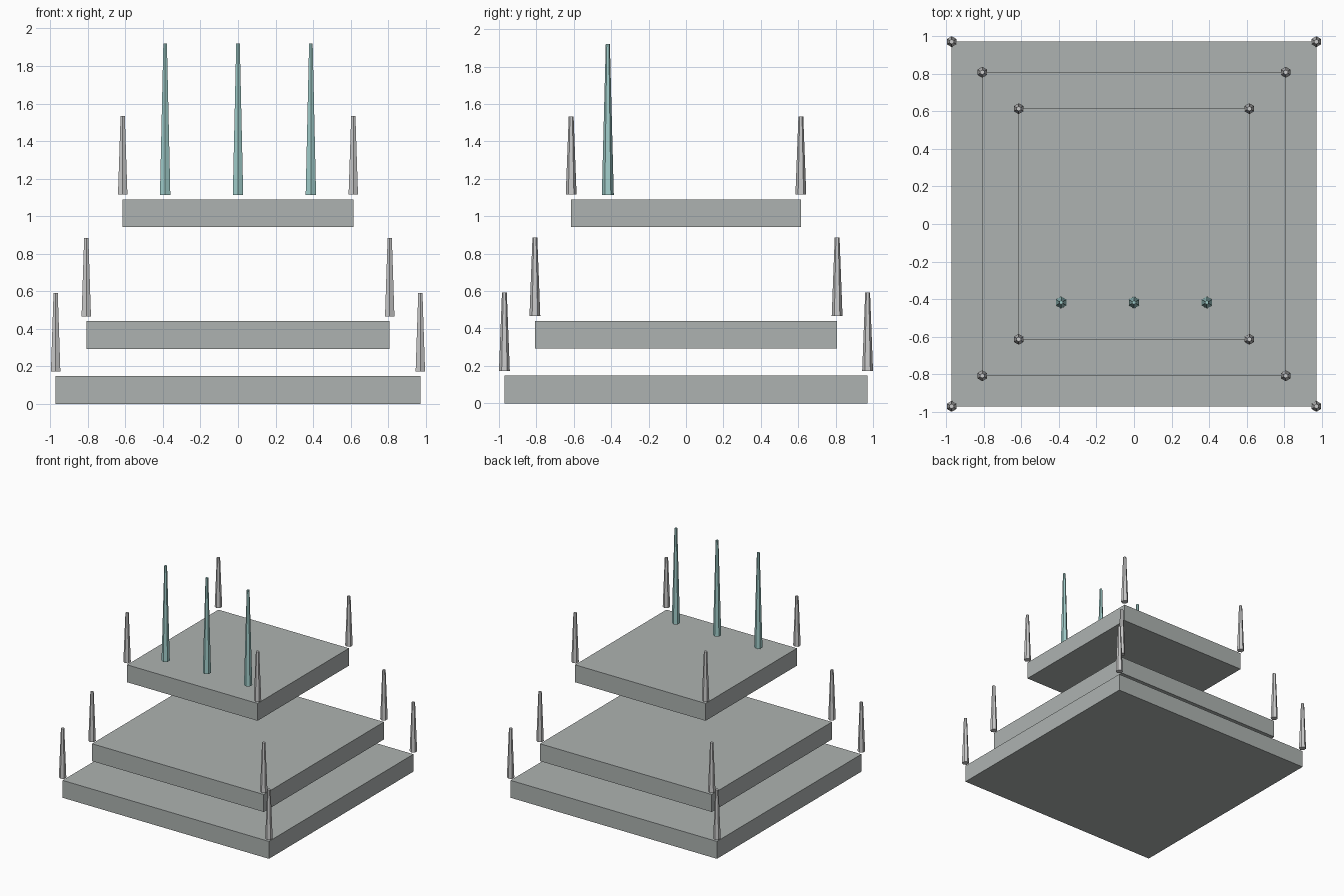
import bpy

if "Cube" in bpy.data.objects:
    bpy.data.objects.remove(bpy.data.objects["Cube"])


def material(name, color):
    mat = bpy.data.materials.new(name)
    mat.diffuse_color = (*color, 1)
    mat.use_nodes = True
    mat.node_tree.nodes["Principled BSDF"].inputs["Base Color"].default_value = mat.diffuse_color
    return mat


stone = material("stone", (0.42, 0.45, 0.44))
teal = material("teal", (0.36, 0.62, 0.60))


def slab(name, half, z0, height=0.148):
    bpy.ops.mesh.primitive_cube_add(size=1, location=(0, 0, z0 + height / 2))
    ob = bpy.context.object
    ob.name = name
    ob.scale = (2 * half, 2 * half, height)
    bpy.ops.object.transform_apply(location=False, rotation=False, scale=True)
    ob.data.materials.append(stone)


def spike(name, x, y, z0, z1, r1, r2, mat=None):
    # six-sided taper with corners on the y axis
    bpy.ops.mesh.primitive_cone_add(vertices=6, radius1=r1, radius2=r2,
                                    depth=z1 - z0, location=(x, y, (z0 + z1) / 2))
    ob = bpy.context.object
    ob.name = name
    if mat:
        ob.data.materials.append(mat)


# Three floating square tiers, each with a spike above every corner
for tier, half, z in (("lower", 0.971, 0.0), ("middle", 0.808, 0.293), ("upper", 0.614, 0.942)):
    slab(tier + "_tier", half, z)
    for sx in (-1, 1):
        for sy in (-1, 1):
            spike(tier + "_corner_spike", sx * half, sy * half,
                  z + 0.173, z + 0.592, 0.029, 0.013)

# Row of tall teal spires near the front of the upper tier
for x in (-0.388, 0, 0.388):
    spike("front_spire", x, -0.418, 1.113, 1.92, 0.032, 0.011, teal)
